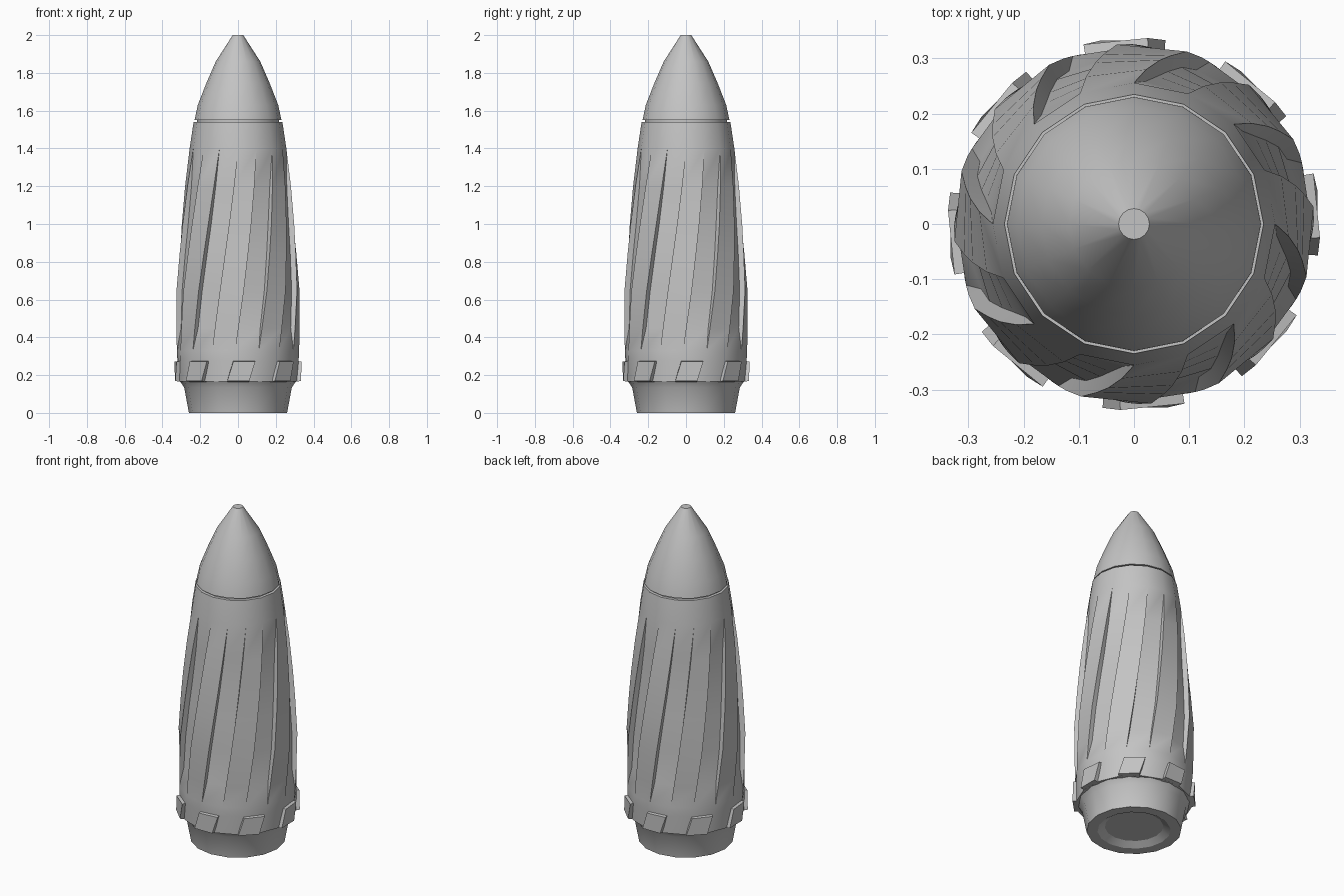
import bpy, bmesh
from math import radians, cos, sin

cube = bpy.data.objects.get("Cube")
if cube:
    bpy.data.objects.remove(cube, do_unlink=True)

grey = bpy.data.materials.new("plain_grey")
grey.use_nodes = True
colour = (0.55, 0.55, 0.55, 1)
grey.diffuse_color = colour
grey.node_tree.nodes["Principled BSDF"].inputs["Base Color"].default_value = colour

SIDES = 16
STEP = 360 / SIDES


def polar(r, degrees, z):
    a = radians(degrees)
    return (r * cos(a), r * sin(a), z)


def finish(name, bm, angle=30):
    """Weld, close and orient the mesh, then make a shaded object of it."""
    bmesh.ops.remove_doubles(bm, verts=bm.verts, dist=0.0005)
    bmesh.ops.holes_fill(bm, edges=bm.edges, sides=0)
    bmesh.ops.recalc_face_normals(bm, faces=bm.faces)
    mesh = bpy.data.meshes.new(name)
    bm.to_mesh(mesh)
    bm.free()
    mesh.materials.append(grey)
    obj = bpy.data.objects.new(name, mesh)
    bpy.context.collection.objects.link(obj)
    bpy.ops.object.select_all(action="DESELECT")
    obj.select_set(True)
    bpy.context.view_layer.objects.active = obj
    bpy.ops.object.shade_smooth_by_angle(angle=radians(angle))
    return obj


def skin(name, rings):
    """Join a stack of closed rings of points with quads."""
    bm = bmesh.new()
    loops = [[bm.verts.new(p) for p in ring] for ring in rings]
    for low, high in zip(loops, loops[1:]):
        for i in range(len(low)):
            j = (i + 1) % len(low)
            bm.faces.new((low[i], low[j], high[j], high[i]))
    return finish(name, bm)


def lathe(name, profile):
    return skin(name, [[polar(r, i * STEP, z) for i in range(SIDES)]
                       for r, z in profile])


# Pointed nose, and the narrow seam beneath it
lathe("nose", [(0.23, 1.55), (0.213, 1.63), (0.168, 1.745),
               (0.118, 1.86), (0.028, 2.0)])
lathe("nose_seam", [(0.217, 1.52), (0.217, 1.56)])

# Tail with a shallow recess underneath
lathe("tail", [(0.16, 0.025), (0.2, 0), (0.26, 0), (0.285, 0.135),
               (0.305, 0.165), (0.305, 0.18)])

# Body rows: height, radius, twist in degrees, groove depth
rows = [
    (0.165, 0.316, -33, 0),
    (0.275, 0.322, -27.5, 0),
    (0.33, 0.324, -25, 0),
    (0.45, 0.326, -22, 0.025),
    (0.65, 0.327, -17, 0.03),
    (0.85, 0.313, -12.5, 0.03),
    (1.0, 0.301, -9, 0.03),
    (1.2, 0.281, -4.5, 0.022),
    (1.4, 0.256, 0, 0),
    (1.54, 0.235, 0, 0),
]
rings = []
for z, r, twist, depth in rows:
    ring = []
    for k in range(SIDES // 2):
        a = 2 * k * STEP + twist
        # Raised rib, then a sunken groove of the same width
        ring += [polar(r, a, z), polar(r, a + STEP, z),
                 polar(r - depth, a + STEP, z), polar(r - depth, a + 2 * STEP, z)]
    rings.append(ring)
skin("ribbed_body", rings)

# Slanted lugs around the foot of the body
bm = bmesh.new()
for k in range(SIDES // 2):
    start = (2 * k + 1) * STEP
    inner, outer = [], []
    for z, twist, dz in ((0.163, -33, 0.006), (0.277, -27.5, -0.006)):
        a, b = start + twist, start + twist + STEP - 1
        inner += [bm.verts.new(polar(0.3, a, z)), bm.verts.new(polar(0.3, b, z))]
        outer += [bm.verts.new(polar(0.338, a + 0.8, z + dz)),
                  bm.verts.new(polar(0.338, b - 0.8, z + dz))]
    order = (0, 1, 3, 2)
    for quad in (inner, outer):
        bm.faces.new([quad[i] for i in order])
    for i, j in zip(order, order[1:] + order[:1]):
        bm.faces.new((inner[i], inner[j], outer[j], outer[i]))
finish("foot_lugs", bm)
